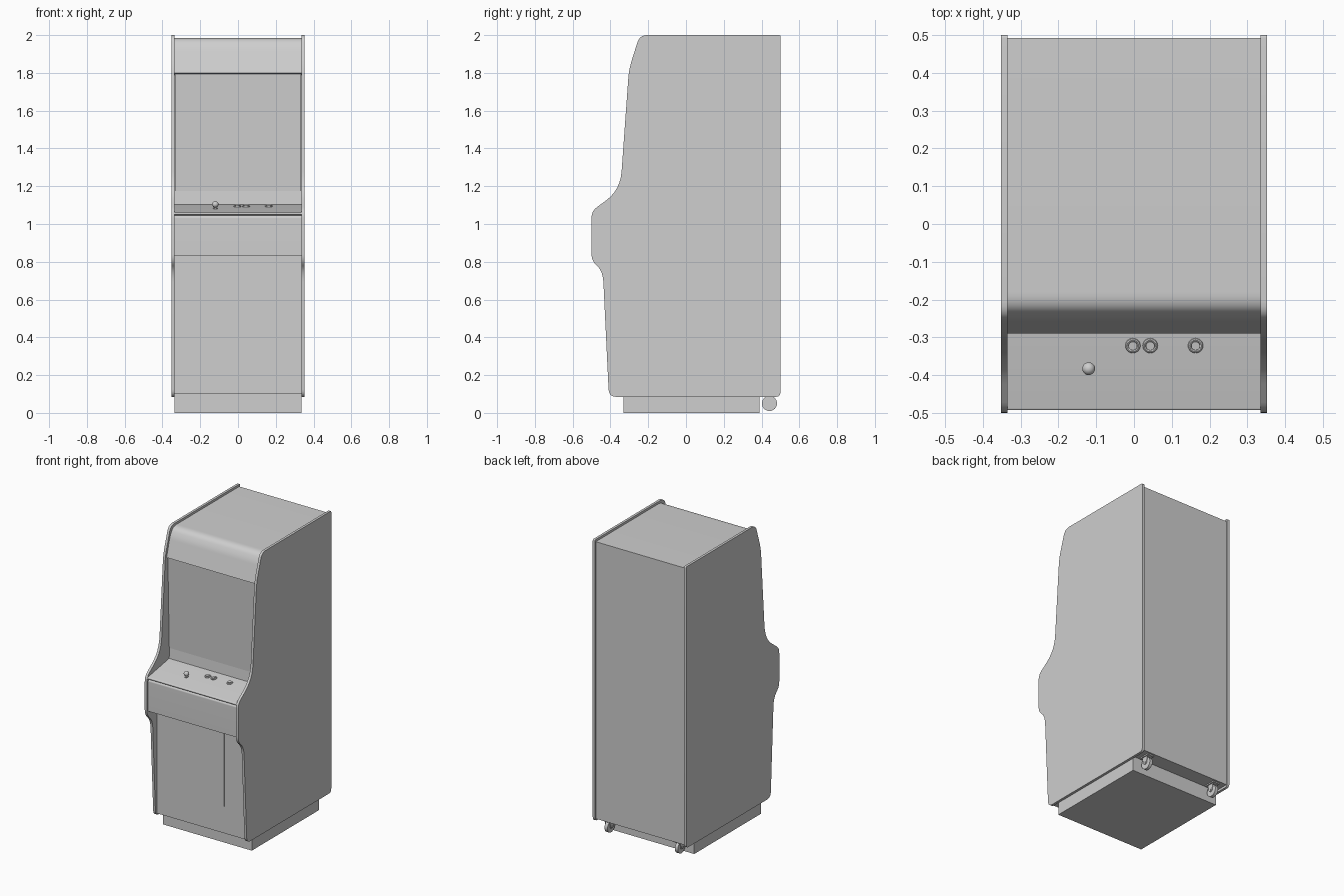
import bpy, bmesh, math
from mathutils import Vector

if "Cube" in bpy.data.objects:
    bpy.data.objects.remove(bpy.data.objects["Cube"])

grey = bpy.data.materials.new("plain grey")
grey.diffuse_color = (0.62, 0.62, 0.62, 1)
grey.use_nodes = True
grey.node_tree.nodes["Principled BSDF"].inputs["Base Color"].default_value = grey.diffuse_color


def finish(ob, smooth=True):
    ob.data.materials.clear()
    ob.data.materials.append(grey)
    bpy.ops.object.select_all(action='DESELECT')
    ob.select_set(True)
    bpy.context.view_layer.objects.active = ob
    if smooth:
        bpy.ops.object.shade_smooth_by_angle(angle=math.radians(30))
    return ob


def rounded(points, steps=6):
    """(y, z, radius) corners -> outline with filleted corners"""
    out = []
    n = len(points)
    for i, (y, z, r) in enumerate(points):
        p = Vector((y, z))
        if r == 0:
            out.append(p)
            continue
        a = Vector(points[i - 1][:2]) - p
        b = Vector(points[(i + 1) % n][:2]) - p
        a = p + a.normalized() * min(r, a.length * 0.49)
        b = p + b.normalized() * min(r, b.length * 0.49)
        for k in range(steps + 1):
            t = k / steps
            out.append(a * (1 - t) ** 2 + p * 2 * t * (1 - t) + b * t * t)
    return out


def extrude_x(name, points, x0, x1):
    """Prism along x from a y-z outline"""
    bm = bmesh.new()
    outline = rounded(points)
    f = bm.faces.new([bm.verts.new((x0, p.x, p.y)) for p in outline])
    res = bmesh.ops.extrude_face_region(bm, geom=[f])
    verts = [v for v in res["geom"] if isinstance(v, bmesh.types.BMVert)]
    bmesh.ops.translate(bm, verts=verts, vec=(x1 - x0, 0, 0))
    bmesh.ops.recalc_face_normals(bm, faces=bm.faces[:])
    me = bpy.data.meshes.new(name)
    bm.to_mesh(me)
    bm.free()
    ob = bpy.data.objects.new(name, me)
    bpy.context.collection.objects.link(ob)
    return finish(ob)


def box(name, x0, x1, y0, y1, z0, z1):
    return extrude_x(name, [(y0, z0, 0), (y1, z0, 0), (y1, z1, 0), (y0, z1, 0)], x0, x1)


def cylinder(name, r, depth, loc, rot=(0, 0, 0), sides=24):
    bpy.ops.mesh.primitive_cylinder_add(vertices=sides, radius=r, depth=depth,
                                        location=loc, rotation=rot)
    ob = bpy.context.object
    ob.name = name
    return finish(ob)


# Side panels with the swept cabinet outline
side = [(0.5, 2.0, 0.008), (-0.245, 2.0, 0.04), (-0.302, 1.82, 0.05), (-0.348, 1.18, 0.10),
        (-0.50, 1.068, 0.035), (-0.50, 0.805, 0.035), (-0.44, 0.75, 0.06),
        (-0.408, 0.085, 0.04), (0.5, 0.085, 0.025)]
for s, label in ((-1, "left"), (1, "right")):
    extrude_x(label + "_side_panel", side, s * 0.335, s * 0.352)

# Main body: back, roof, marquee, screen recess and lower front
body = [(0.492, 0.10, 0), (0.492, 1.985, 0), (-0.22, 1.985, 0.04), (-0.252, 1.93, 0.02),
        (-0.29, 1.80, 0), (-0.265, 1.79, 0), (-0.25, 1.17, 0), (-0.25, 0.9, 0),
        (-0.395, 0.9, 0), (-0.395, 0.10, 0)]
extrude_x("cabinet_body", body, -0.335, 0.335)

# Screen glass
extrude_x("screen", [(-0.277, 1.797, 0), (-0.262, 1.175, 0), (-0.245, 1.175, 0),
                     (-0.25, 1.797, 0)], -0.334, 0.334)

# Control deck with an overhanging front lip and rear strip
deck = [(-0.493, 1.062, 0.006), (-0.262, 1.103, 0), (-0.256, 1.175, 0), (-0.235, 1.175, 0),
        (-0.235, 0.83, 0), (-0.488, 0.83, 0), (-0.488, 1.035, 0.005), (-0.48, 1.045, 0),
        (-0.493, 1.05, 0.004)]
extrude_x("control_deck", deck, -0.335, 0.335)

# Coin door plate
box("coin_door", -0.175, 0.175, -0.40, -0.394, 0.285, 0.81)

# Plinth under the cabinet
box("plinth", -0.335, 0.335, -0.33, 0.39, 0.0, 0.102)

# Joystick
tilt = math.atan2(0.041, 0.231)


def deck_z(y):
    return 1.062 + (y + 0.493) * math.tan(tilt)


jy = -0.383
cylinder("joystick_collar", 0.012, 0.006, (-0.12, jy, deck_z(jy) + 0.002), (tilt, 0, 0))
cylinder("joystick_shaft", 0.005, 0.04, (-0.12, jy, deck_z(jy) + 0.012), sides=12)
bpy.ops.mesh.primitive_uv_sphere_add(segments=20, ring_count=12, radius=0.017,
                                     location=(-0.12, jy, 1.104))
bpy.context.object.name = "joystick_ball"
finish(bpy.context.object)

# Push buttons: ring plus plunger
by = -0.322
for i, x in enumerate((-0.003, 0.043, 0.163)):
    bpy.ops.mesh.primitive_torus_add(major_segments=24, minor_segments=8, major_radius=0.0155,
                                     minor_radius=0.0045, location=(x, by, deck_z(by) + 0.002),
                                     rotation=(tilt, 0, 0))
    bpy.context.object.name = "button_ring_%d" % (i + 1)
    finish(bpy.context.object)
    cylinder("button_plunger_%d" % (i + 1), 0.0115, 0.012, (x, by, deck_z(by) + 0.004), (tilt, 0, 0))

# Rear casters: wheel, axle, fork plates
for s, label in ((-1, "left"), (1, "right")):
    x = s * 0.265
    cylinder(label + "_caster_wheel", 0.04, 0.022, (x, 0.442, 0.05), (0, math.pi / 2, 0))
    cylinder(label + "_caster_axle", 0.007, 0.042, (x, 0.442, 0.05), (0, math.pi / 2, 0), 12)
    for k in (-1, 1):
        c = x + k * 0.016
        extrude_x(label + "_caster_fork", [(0.415, 0.102, 0), (0.468, 0.102, 0),
                  (0.455, 0.04, 0.01), (0.429, 0.04, 0.01)], c - 0.002, c + 0.002)
    box(label + "_caster_plate", x - 0.025, x + 0.025, 0.40, 0.48, 0.092, 0.102)
